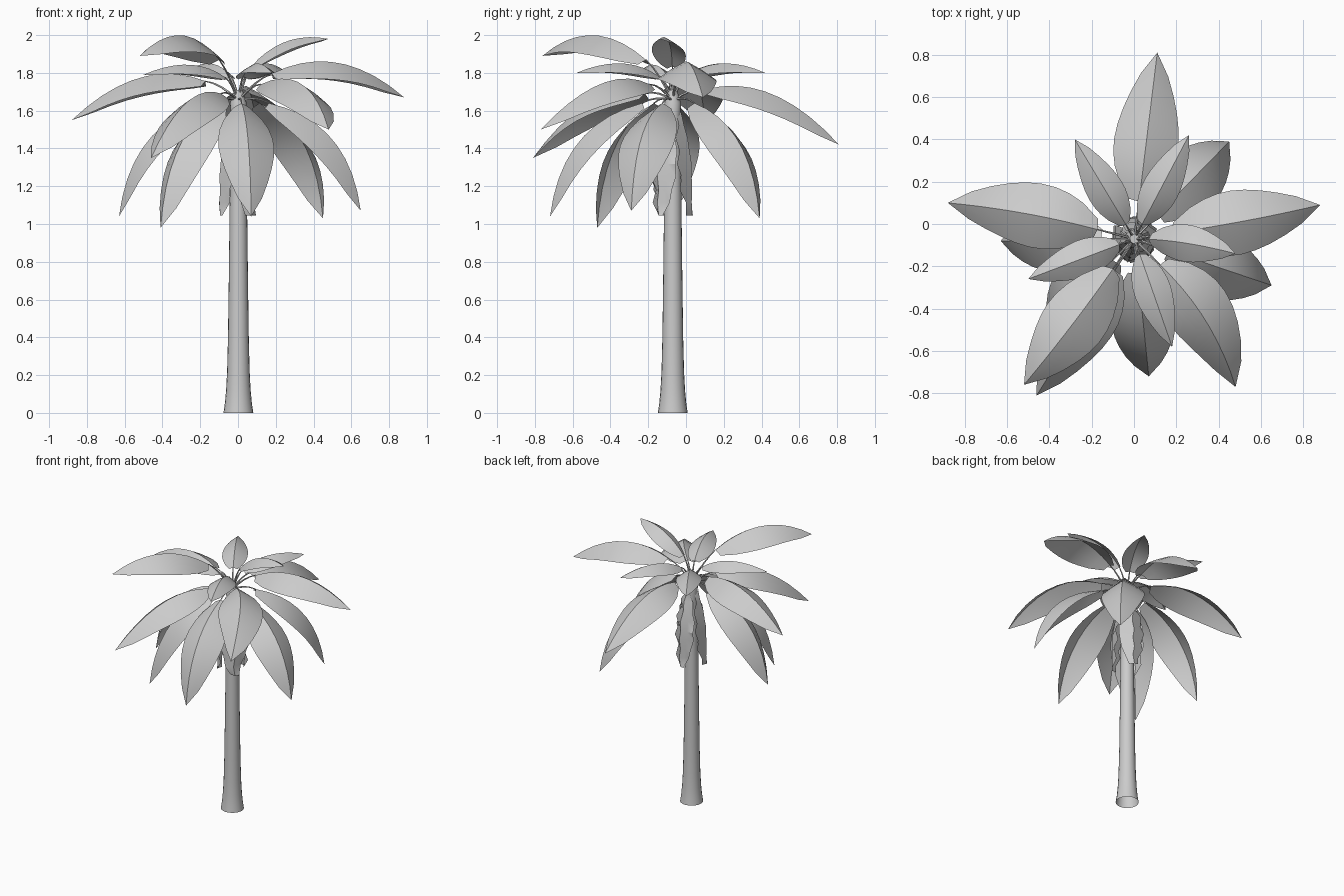
import bpy, bmesh, math
from mathutils import Vector

if "Cube" in bpy.data.objects:
    bpy.data.objects.remove(bpy.data.objects["Cube"])

CROWN = Vector((0.002, -0.07, 0))     # trunk axis
UP = Vector((0, 0, 1))


def finish(name, bm):
    me = bpy.data.meshes.new(name)
    bmesh.ops.recalc_face_normals(bm, faces=bm.faces)
    bm.to_mesh(me)
    bm.free()
    ob = bpy.data.objects.new(name, me)
    bpy.context.collection.objects.link(ob)
    bpy.ops.object.select_all(action='DESELECT')
    ob.select_set(True)
    bpy.context.view_layer.objects.active = ob
    bpy.ops.object.shade_smooth_by_angle(angle=math.radians(35))


def tube(bm, path, n):
    # tube, closed at its far end, through rings of (centre, radius, axis u, axis v)
    rings = [[bm.verts.new(c + r * (math.cos(math.tau * i / n) * u + math.sin(math.tau * i / n) * v))
              for i in range(n)] for c, r, u, v in path]
    for a, b in zip(rings, rings[1:]):
        for i in range(n):
            bm.faces.new((a[i], a[(i + 1) % n], b[(i + 1) % n], b[i]))
    bm.faces.new(rings[-1])


def sheet(bm, rows):
    for r, s in zip(rows, rows[1:]):
        for a, b, c, d in zip(r, r[1:], s[1:], s):
            bm.faces.new((a, b, c) if c is d else (a, b, c, d))


def bezier(a, m, b, t):
    c = 2 * m - (a + b) / 2       # curve passes through m at t = 0.5
    p = (1 - t) ** 2 * a + 2 * t * (1 - t) * c + t * t * b
    return p, (2 * (1 - t) * (c - a) + 2 * t * (b - c)).normalized()


def leaf(name, start, mid, tip, hw):
    # pointed blade folded along its midrib
    bm = bmesh.new()
    rows = []
    n = 9
    for i in range(n + 1):
        t = i / n
        p, d = bezier(start, mid, tip, t)
        if i == n:
            rows.append([bm.verts.new(p)] * 5)
            break
        w = hw * math.sin(math.pi * (.06 + .94 * t ** .88)) ** .68
        side = d.cross(UP).normalized()
        up = side.cross(d)
        rows.append([bm.verts.new(p + w * (side * k - up * .62 * abs(k) * (.8 + .2 * abs(k))))
                     for k in (-1, -.5, 0, .5, 1)])
    sheet(bm, rows)
    finish(name, bm)
    # thin stalk from the crown to the blade
    root = CROWN + UP * 1.65
    bend = (root + start) / 2 + UP * .02
    path = []
    for i in range(5):
        p, d = bezier(root, bend, start, i / 4)
        u = d.cross(Vector((.3, .2, 1))).normalized()
        path.append((p, .008 - .0012 * i, u, d.cross(u)))
    bm = bmesh.new()
    tube(bm, path, 5)
    finish(name + "_stalk", bm)


def tier(name, tips, start_frac, mid_frac, start_z, slope, lift, hw):
    # start height follows tip height; blades arch by lift and may bend sideways
    for i, (x, y, z, bend) in enumerate(tips):
        tip = Vector((x, y, z))
        flat = Vector((x, y, 0)) - CROWN
        left = UP.cross(flat).normalized()
        sz = start_z + slope * (z - 1.5)
        start = CROWN + flat * start_frac + left * bend * .5 + UP * sz
        mid = CROWN + flat * mid_frac + left * bend + UP * ((sz + z) / 2 + lift)
        leaf(f"{name}_{i + 1}", start, mid, tip, hw)


# trunk with flared foot and small bulge under the crown
bm = bmesh.new()
X, Y = Vector((1, 0, 0)), Vector((0, 1, 0))
tube(bm, [(CROWN + UP * z, .039 + .02 * (1 - z / 1.7) + .02 * math.exp(-z / .12), X, Y)
          for z in (0, .05, .12, .22, .4, .7, 1, 1.3, 1.58)]
     + [(CROWN + UP * 1.64, .044, X, Y), (CROWN + UP * 1.71, .022, X, Y)], 20)
finish("trunk", bm)

# leaf tiers, each given by its tips and sideways bend
tier("hanging_leaf", [(.07, -.72, 1.04, 0), (.65, -.29, 1.07, 0), (.45, .39, 1.03, 0),
                      (-.41, -.47, .98, 0), (-.63, -.08, 1.04, 0)],
     .25, .765, 1.64, 0, .095, .148)
tier("arching_leaf", [(.11, .81, 1.42, 0), (.88, .09, 1.67, -.01), (-.88, .10, 1.55, -.02),
                      (.48, -.77, 1.50, .06), (-.52, -.76, 1.89, .01), (-.46, -.81, 1.35, 0)],
     .2, .6, 1.74, .33, .12, .153)
tier("young_leaf", [(-.28, .40, 1.80, 0), (.26, .42, 1.80, 0), (.48, -.14, 1.98, .015),
                    (-.50, -.26, 1.79, 0), (.18, -.58, 1.80, 0)],
     .14, .53, 1.69, .3, .06, .088)

# withered leaves hanging crumpled against the trunk
for j, deg in enumerate((75, 200, 312)):
    out = Vector((math.cos(math.radians(deg)), math.sin(math.radians(deg)), 0))
    side = UP.cross(out)
    bm = bmesh.new()
    rows = []
    for i in range(9):
        w = .09 * math.sin(math.pi * (.06 + .108 * i)) ** .8
        wob = .011 * (-1) ** i
        c = CROWN + UP * (1.59 - .068 * i) + out * (.045 + .06 * math.sin(math.pi / 2 * min(1, i / 5)))
        rows.append([bm.verts.new(c + side * (k * w + wob * .5) - out * (abs(k) * w * .5 - wob * k))
                     for k in (-1, -.5, 0, .5, 1)])
    sheet(bm, rows)
    finish(f"withered_leaf_{j + 1}", bm)
